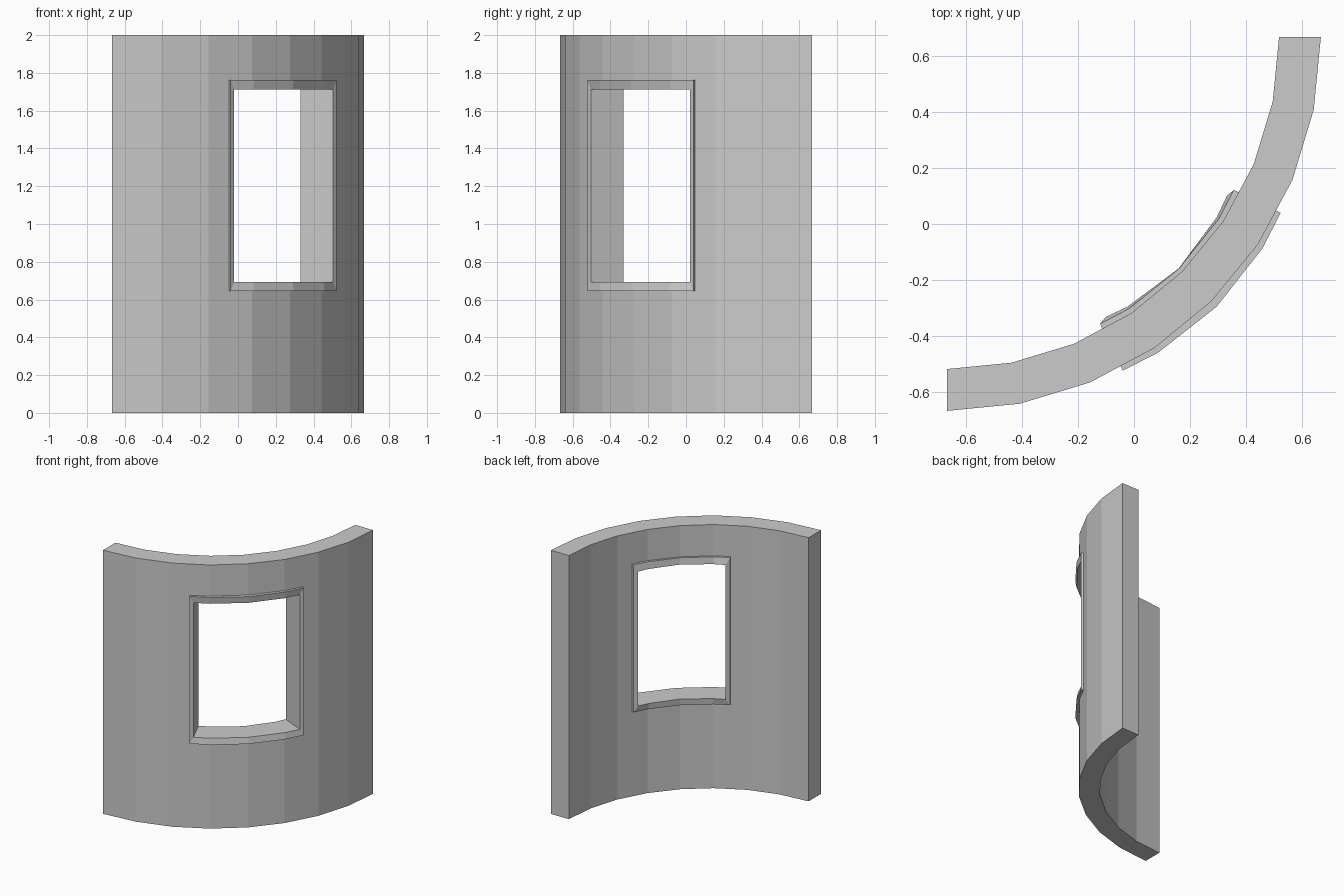
import bpy, bmesh
from math import radians, sin, cos

cube = bpy.data.objects.get("Cube")
if cube:
    bpy.data.objects.remove(cube, do_unlink=True)

# Quarter-circle wall: centre, radii and faceting
CENTRE_X, CENTRE_Y = -0.667, 0.667
R_OUT, R_IN = 1.333, 1.184
STEP = 11.25
HEIGHT = 2.0

grey = bpy.data.materials.new("plain_grey")
grey.use_nodes = True
grey.diffuse_color = (0.6, 0.6, 0.6, 1)
grey.node_tree.nodes["Principled BSDF"].inputs["Base Color"].default_value = (0.6, 0.6, 0.6, 1)


def on_wall(angle, radius, z, offset=0.0):
    """Point on the faceted arc, angle measured from the front end."""
    half = STEP / 2
    r = radius * cos(radians(half)) / cos(radians(angle % STEP - half)) + offset
    a = radians(angle)
    return (CENTRE_X + r * sin(a), CENTRE_Y - r * cos(a), z)


def make_object(name, bm):
    bmesh.ops.recalc_face_normals(bm, faces=bm.faces)
    mesh = bpy.data.meshes.new(name)
    bm.to_mesh(mesh)
    bm.free()
    mesh.materials.append(grey)
    obj = bpy.data.objects.new(name, mesh)
    bpy.context.collection.objects.link(obj)
    return obj


def build_wall():
    """Outer sheet with a window gap, extruded inward to the inner radius."""
    cut = (28.4, 61.6)
    angles = sorted([i * STEP for i in range(9)] + list(cut))
    levels = [0, 0.67, 1.735, HEIGHT]
    bm = bmesh.new()
    grid = [[bm.verts.new(on_wall(a, R_OUT, z)) for z in levels] for a in angles]
    for i in range(len(angles) - 1):
        for j in range(len(levels) - 1):
            in_window = j == 1 and cut[0] <= angles[i] < cut[1]
            if not in_window:
                bm.faces.new((grid[i][j], grid[i + 1][j], grid[i + 1][j + 1], grid[i][j + 1]))
    loose = [v for v in bm.verts if not v.link_faces]
    bmesh.ops.delete(bm, geom=loose, context='VERTS')
    extruded = bmesh.ops.extrude_face_region(bm, geom=bm.faces[:], use_keep_orig=True)
    ratio = R_IN / R_OUT
    for v in extruded["geom"]:
        if isinstance(v, bmesh.types.BMVert):
            v.co.x = CENTRE_X + (v.co.x - CENTRE_X) * ratio
            v.co.y = CENTRE_Y + (v.co.y - CENTRE_Y) * ratio
    return make_object("curved_wall", bm)


def build_frame():
    """Four-sided moulding swept around the opening."""
    # end angle, bottom, top, radius, offset at middle, offset at ends
    profile = [
        (27.8, 0.645, 1.763, R_OUT, 0.027, 0.018),
        (28.9, 0.692, 1.712, R_OUT, 0.018, 0.011),
        (29.6, 0.692, 1.712, R_IN, -0.016, -0.031),
        (28.1, 0.645, 1.763, R_IN, -0.015, -0.019),
    ]
    bm = bmesh.new()
    rings = []
    for end, low, high, radius, mid_off, end_off in profile:
        angles = [end, 3 * STEP, 4 * STEP, 5 * STEP, 90 - end]
        path = [(a, low) for a in angles] + [(a, high) for a in reversed(angles)]
        ring = []
        for a, z in path:
            t = abs(a - 45) / (45 - end)
            ring.append(bm.verts.new(on_wall(a, radius, z, mid_off + (end_off - mid_off) * t)))
        rings.append(ring)
    count = len(rings[0])
    for k, ring in enumerate(rings):
        other = rings[(k + 1) % len(rings)]
        for i in range(count):
            n = (i + 1) % count
            bm.faces.new((ring[i], ring[n], other[n], other[i]))
    return make_object("window_frame", bm)


build_wall()
build_frame()
